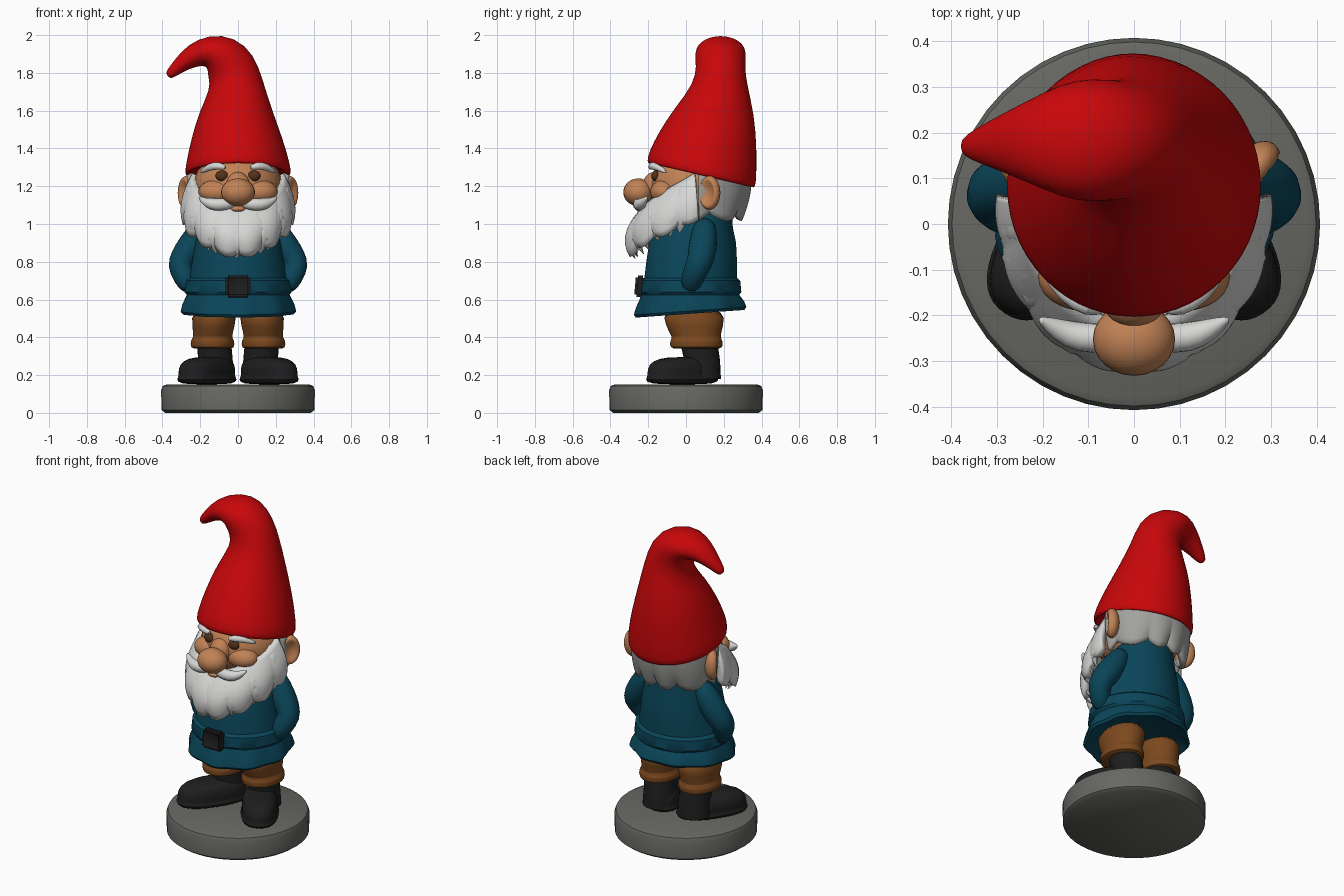
import bpy, bmesh, math, random
from math import sin, cos, pi, radians
from mathutils import Vector, Matrix, Euler

if "Cube" in bpy.data.objects:
    bpy.data.objects.remove(bpy.data.objects["Cube"])

random.seed(4)


def material(name, rgb):
    m = bpy.data.materials.new(name)
    m.diffuse_color = (*rgb, 1)
    m.use_nodes = True
    m.node_tree.nodes["Principled BSDF"].inputs["Base Color"].default_value = m.diffuse_color
    return m


RED = material("hat red", (0.58, 0.002, 0.003))
TEAL = material("coat teal", (0.003, 0.06, 0.10))
SKIN = material("skin", (0.54, 0.225, 0.092))
WHITE = material("beard white", (0.68, 0.68, 0.67))
HAIR = material("back hair grey", (0.36, 0.36, 0.35))
BROWN = material("trouser brown", (0.20, 0.066, 0.013))
BLACK = material("boot black", (0.013, 0.013, 0.014))
GREY = material("stone grey", (0.135, 0.135, 0.125))
EYE = material("eye brown", (0.09, 0.033, 0.012))


def finish(name, bm, mat, subsurf=0, angle=40):
    bmesh.ops.recalc_face_normals(bm, faces=bm.faces)
    me = bpy.data.meshes.new(name)
    bm.to_mesh(me)
    bm.free()
    me.materials.append(mat)
    ob = bpy.data.objects.new(name, me)
    bpy.context.collection.objects.link(ob)
    bpy.ops.object.select_all(action='DESELECT')
    ob.select_set(True)
    bpy.context.view_layer.objects.active = ob
    bpy.ops.object.shade_smooth_by_angle(angle=radians(angle))
    if subsurf:
        ob.modifiers.new("subsurf", 'SUBSURF').levels = subsurf
        ob.modifiers["subsurf"].render_levels = subsurf
    return ob


def skin_rings(bm, rings):
    """Join rings of points into a closed, capped skin."""
    loops = [[bm.verts.new(p) for p in ring] for ring in rings]
    n = len(loops[0])
    for a, b in zip(loops, loops[1:]):
        for i in range(n):
            bm.faces.new((a[i], a[(i + 1) % n], b[(i + 1) % n], b[i]))
    bm.faces.new(loops[0][::-1])
    bm.faces.new(loops[-1])


def loft(name, rings, mat, n=24, side=1, power=2.0, waves=None, **kw):
    """Rings are (x, y, z, rx, ry, tilt_x, tilt_y, turn_z); waves gives folds per ring."""
    bm, out = bmesh.new(), []
    for k, r in enumerate(rings):
        x, y, z, rx, ry, tx, ty, tz = (tuple(r) + (0, 0, 0))[:8]
        rot = Euler((radians(tx), radians(ty), radians(tz))).to_matrix()
        ring = []
        for i in range(n):
            t = 2 * pi * i / n
            w = 1 + (waves[k] * cos(9 * t + 1) if waves else 0)
            cx, cy = [math.copysign(abs(c) ** (2 / power), c) for c in (cos(t), sin(t))]
            p = rot @ Vector((rx * w * cx, ry * w * cy, 0)) + Vector((x, y, z))
            ring.append((p.x * side, p.y, p.z))
        out.append(ring)
    skin_rings(bm, out)
    return finish(name, bm, mat, **kw)


def add_tube(bm, path, n=8, side=1, flat=1.0):
    """Tapered tube through points (x, y, z, radius)."""
    pts = [Vector(p[:3]) for p in path]
    rings = []
    for i, p in enumerate(pts):
        t = (pts[min(i + 1, len(pts) - 1)] - pts[max(i - 1, 0)]).normalized()
        u = t.cross(Vector((p.x, p.y - .1, 0))).normalized()
        v = t.cross(u)
        r = path[i][3]
        q = [p + u * r * cos(2 * pi * k / n) + v * r * flat * sin(2 * pi * k / n) for k in range(n)]
        rings.append([(a.x * side, a.y, a.z) for a in q])
    skin_rings(bm, rings)


def tube(name, path, mat, n=10, side=1, flat=1.0, **kw):
    bm = bmesh.new()
    add_tube(bm, path, n, side, flat)
    return finish(name, bm, mat, **kw)


def ball(name, c, r, mat, turn=0, dent=0):
    """Ellipsoid; dent hollows its +x side."""
    bm = bmesh.new()
    bmesh.ops.create_uvsphere(bm, u_segments=24, v_segments=16, radius=1)
    for v in bm.verts:
        d = math.hypot(v.co.y, v.co.z)
        if dent and v.co.x > 0 and d < 0.8:
            v.co.x -= dent * (1 - (d / 0.8) ** 2)
    bm.transform(Matrix.Translation(c) @ Matrix.Rotation(radians(turn), 4, 'Z') @ Matrix.Diagonal((*r, 1)))
    return finish(name, bm, mat, angle=60)


def shell(name, f, a0, a1, mat, cols=72, rows=8, thick=0.03):
    """Curved sheet from f(angle, t), thickened."""
    bm = bmesh.new()
    g = [[bm.verts.new(f(a0 + (a1 - a0) * i / cols, j / rows)) for j in range(rows + 1)] for i in range(cols + 1)]
    for i in range(cols):
        for j in range(rows):
            bm.faces.new((g[i][j], g[i + 1][j], g[i + 1][j + 1], g[i][j + 1]))
    ob = finish(name, bm, mat, angle=35)
    s = ob.modifiers.new("thickness", 'SOLIDIFY')
    s.thickness, s.offset = thick, 0


# Stone base
loft("base", [(0, 0, 0, .385, .385), (0, 0, .015, .405, .405), (0, 0, .12, .407, .407),
              (0, 0, .142, .398, .398), (0, 0, .15, .38, .38)], GREY, n=48)

# Boots, legs and arms
for side, label in ((1, "right"), (-1, "left")):
    foot = [(.165, -.02, .148, .21, .107), (.165, -.02, .182, .216, .113), (.165, -.02, .19, .205, .1),
            (.165, -.02, .235, .207, .106), (.16, -.015, .275, .185, .092), (.15, .0, .297, .12, .055)]
    loft(label + "_boot", [r + (0, 0, -56) for r in foot], BLACK, side=side, power=2.4, subsurf=1)
    loft(label + "_boot_shaft", [(.12, .085, .18, .1, .1), (.12, .085, .28, .092, .095),
                                 (.125, .07, .36, .09, .098)], BLACK, side=side)
    loft(label + "_trouser_leg", [(.135, .055, .34, .09, .11), (.135, .055, .342, .118, .142),
                                  (.135, .055, .385, .118, .142), (.135, .055, .397, .1, .125),
                                  (.13, .045, .45, .112, .15), (.125, .04, .56, .128, .18)], BROWN, side=side, subsurf=1)
    tube(label + "_arm", [(.165, .10, 1.02, .045), (.195, .10, .97, .068), (.242, .09, .89, .078), (.29, .08, .82, .074),
                          (.311, .065, .78, .068), (.285, .035, .72, .062), (.245, .015, .65, .052)],
         TEAL, n=14, side=side, subsurf=1)

# Coat with flared wavy hem and belt ridge
loft("coat", [(0, .025, .56, .24, .23, 4), (0, .025, .525, .29, .285, 4), (0, .025, .54, .302, .296, 4),
              (0, .025, .575, .295, .285, 3), (0, .025, .625, .272, .258), (0, .025, .64, .284, .268),
              (0, .025, .70, .278, .262), (0, .025, .715, .258, .245), (0, .03, .80, .243, .24),
              (0, .035, .90, .226, .23), (0, .05, .98, .21, .198), (0, .08, 1.04, .185, .165), (0, .09, 1.11, .165, .155)],
     TEAL, n=72, waves=[.02, .025, .025, .018, .006] + [0] * 8)

# Belt buckle with recessed middle
bm = bmesh.new()
bmesh.ops.create_cube(bm, size=1)
bm.transform(Matrix.Translation((0, -.245, .67)) @ Matrix.Rotation(radians(-5), 4, 'X') @ Matrix.Diagonal((.13, .05, .115, 1)))
bmesh.ops.bevel(bm, geom=bm.edges[:], offset=.012, segments=2, affect='EDGES')
front = min(bm.faces, key=lambda f: f.calc_center_median().y)
bmesh.ops.inset_individual(bm, faces=[front], thickness=.014, depth=-.008)
finish("buckle", bm, BLACK)

# Head and face
ball("head", (0, .05, 1.2), (.235, .24, .2), SKIN)
ball("nose", (0, -.252, 1.168), (.09, .08, .073), SKIN)
ball("nose_bridge", (0, -.17, 1.2), (.065, .06, .075), SKIN)
ball("lower_lip", (0, -.235, 1.08), (.04, .03, .018), SKIN)
for side, label in ((1, "right"), (-1, "left")):
    ball(label + "_cheek", (side * .11, -.115, 1.17), (.1, .075, .065), SKIN)
    ball(label + "_eye", (side * .085, -.162, 1.255), (.034, .022, .028), EYE)
    ball(label + "_ear", (side * .27, .125, 1.165), (.045, .062, .09), SKIN,
         turn=-35 if side > 0 else 215, dent=.9)
    tube(label + "_eyebrow", [(.06, -.185, 1.295, .012), (.1, -.185, 1.31, .022), (.15, -.155, 1.305, .022),
                              (.2, -.10, 1.27, .008)], WHITE, side=side, subsurf=1)
    tube(label + "_moustache", [(.01, -.235, 1.115, .022), (.06, -.25, 1.105, .034), (.12, -.25, 1.1, .036),
                                (.17, -.23, 1.112, .026), (.21, -.205, 1.145, .006)], WHITE, side=side, subsurf=1)


# Beard: curved body with a layer of broad pointed locks
def beard(a, t, out=0.0):
    w = abs(a) / radians(95)
    top, low = 1.09 + .17 * w ** 1.5, .82 + .20 * w ** 1.25
    s = sin(2.35 * t)
    return (sin(a) * (.222 + .05 * s + out), .03 - cos(a) * (.232 + .095 * s + out), top + (low - top) * t)


def beard_body(a, t):
    ridge = abs(sin(a * 7))
    x, y, z = beard(a, t, .014 * ridge * t)
    return x, y, z + .04 * (1 - ridge) * t ** 3


shell("beard", beard_body, radians(-95), radians(95), WHITE, cols=114, thick=.045)
bm = bmesh.new()
for t0, t1, count in ((.3, 1.06, 13), (.08, .86, 12), (.0, .6, 9)):
    for i in range(count):
        a = radians(-84 + 168 * i / (count - 1))
        end = t1 + random.uniform(-.06, .04)
        sway = random.uniform(-.04, .04)
        path = []
        for k, r in enumerate((.02, .036, .042, .04, .028, .003)):
            f = k / 5
            path.append(beard(a * (1 - .06 * f) + sway * f, t0 + (end - t0) * f, .002 + .005 * sin(pi * f)) + (r,))
        add_tube(bm, path, n=8, flat=.5)
finish("beard_locks", bm, WHITE, angle=50)


# Hair around the back of the head with a ragged edge
def back_hair(a, t):
    ridge = abs(sin(a * 5 + .6 * sin(3 * a)))
    r = .012 * ridge * t
    return (sin(a) * (.255 - .03 * t * t + r), .075 + cos(a) * (.26 - .06 * t * t + r),
            1.27 - .25 * t + .045 * (1 - ridge) * t ** 3)


shell("back_hair", back_hair, radians(-92), radians(92), HAIR)

# Pointed hat with drooping tip
loft("hat", [(0, .08, 1.30, .22, .235, -13), (0, .08, 1.25, .265, .28, -13), (0, .08, 1.262, .284, .298, -13),
             (0, .088, 1.32, .277, .293, -12), (-.005, .115, 1.45, .244, .264, -8), (-.015, .15, 1.6, .194, .212, -4, -3),
             (-.006, .182, 1.74, .14, .142, 0, -8), (-.035, .183, 1.835, .138, .128, 0, -27),
             (-.088, .183, 1.9, .116, .138, 0, -52), (-.16, .183, 1.922, .083, .126, 0, -86),
             (-.245, .18, 1.892, .062, .083, 0, -114), (-.315, .175, 1.835, .038, .05, 0, -132),
             (-.36, .17, 1.793, .027, .028, 0, -130), (-.372, .17, 1.783, .014, .014, 0, -130)],
     RED, n=28, subsurf=1, angle=80)
